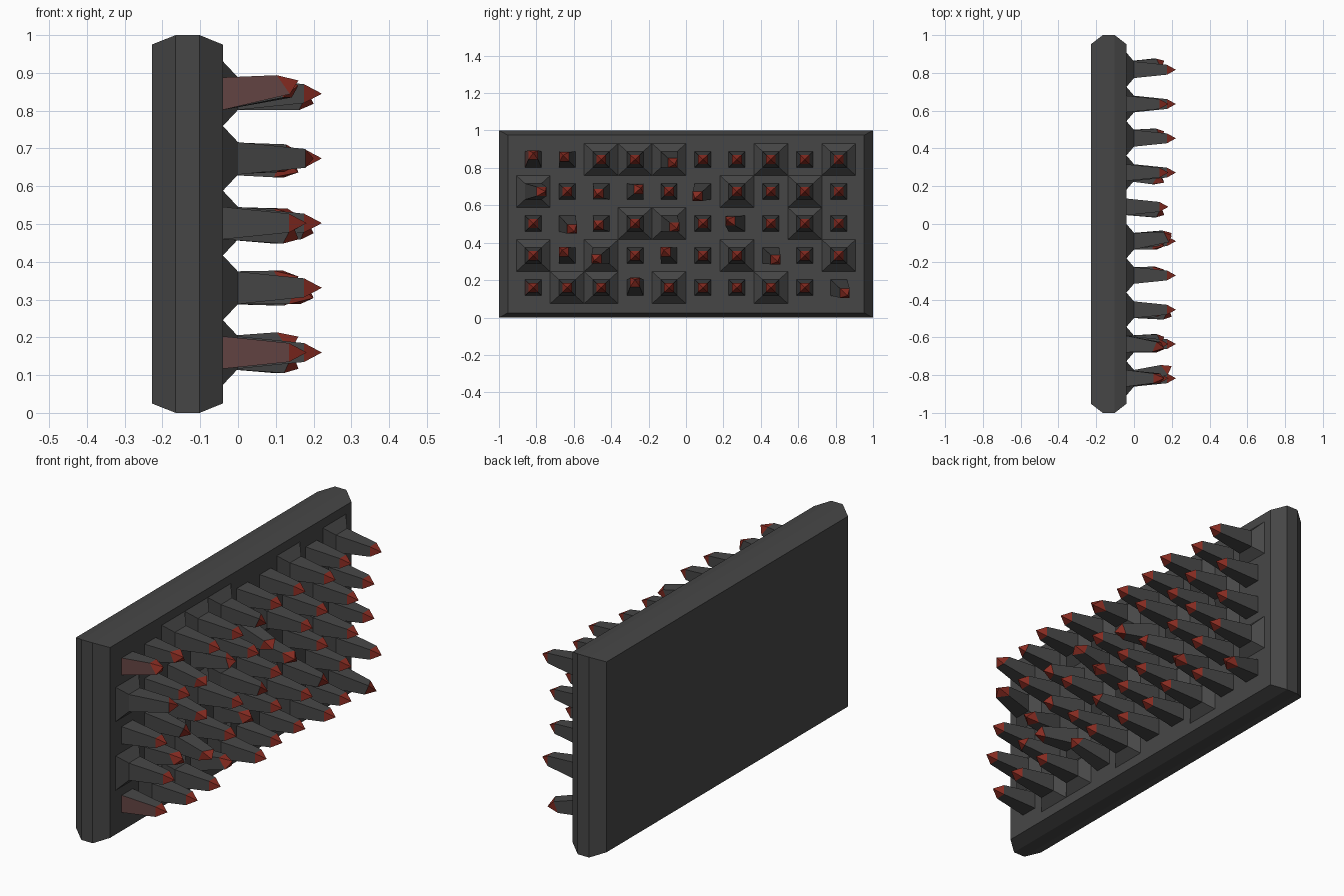
import bpy, bmesh
from mathutils import Vector

if "Cube" in bpy.data.objects:
    bpy.data.objects.remove(bpy.data.objects["Cube"])


def material(name, rgb):
    m = bpy.data.materials.new(name)
    m.diffuse_color = (*rgb, 1)
    m.use_nodes = True
    m.node_tree.nodes["Principled BSDF"].inputs["Base Color"].default_value = m.diffuse_color
    return m


GREY = material("dark iron", (0.062, 0.062, 0.062))
RED = material("blood red", (0.26, 0.026, 0.016))
STAIN = material("faded red stain", (0.125, 0.058, 0.055))


def ring(bm, x, cy, cz, hy, hz, tilt=(0, 0)):
    """Rectangle of vertices facing +x, optionally tilted."""
    out = []
    for sy, sz in ((-1, -1), (1, -1), (1, 1), (-1, 1)):
        dy, dz = sy * hy, sz * hz
        out.append(bm.verts.new((x - tilt[0] * dy - tilt[1] * dz, cy + dy, cz + dz)))
    return out


def bridge(bm, a, b):
    return [bm.faces.new((a[i], a[(i + 1) % 4], b[(i + 1) % 4], b[i])) for i in range(4)]


def finish(bm, name):
    me = bpy.data.meshes.new(name)
    bmesh.ops.recalc_face_normals(bm, faces=bm.faces[:])
    bm.to_mesh(me)
    bm.free()
    for m in (GREY, RED, STAIN):
        me.materials.append(m)
    ob = bpy.data.objects.new(name, me)
    bpy.context.collection.objects.link(ob)
    return ob


# wall slab with bevelled rims
bm = bmesh.new()
rings = [ring(bm, x, 0, 0.5, hy, hz) for x, hy, hz in
         ((-0.228, 0.952, 0.475), (-0.165, 1, 0.5), (-0.102, 1, 0.5), (-0.04, 0.952, 0.475))]
for a, b in zip(rings, rings[1:]):
    bridge(bm, a, b)
bm.faces.new(rings[0])
bm.faces.new(rings[-1])
finish(bm, "wall_slab")

# spike layout, top row first: F = flared foot, . = plain foot
FEET = ["..FFF..F.F",
        "F.....F.F.",
        "...FF...F.",
        "F.F...F..F",
        ".FF.F..F.."]
# bent spikes: (row, column) -> tip offset in y, z
BENT = {(0, 0): (0, .035), (0, 1): (-.022, .022), (0, 4): (.03, -.027),
        (1, 0): (.065, 0), (1, 2): (-.02, -.016), (1, 3): (.03, .018), (1, 5): (-.043, -.037),
        (2, 1): (.038, -.043), (2, 2): (-.02, -.012), (2, 4): (.043, -.027), (2, 6): (-.053, .02),
        (3, 1): (-.027, .03), (3, 2): (-.037, -.027), (3, 4): (-.027, .03), (3, 7): (.037, -.032),
        (4, 3): (0, .042), (4, 9): (.048, -.043)}
STAINED = {(0, 0), (4, 0)}

bm = bmesh.new()
for r, row in enumerate(FEET):
    for c, kind in enumerate(row):
        cy, cz = -0.8168 + 0.1815 * c, 0.845 - 0.1713 * r
        foot = -0.04
        if kind == "F":
            # sloped foot
            low = ring(bm, -0.04, cy, cz, 0.0907, 0.0856)
            foot = 0.0
            base = ring(bm, foot, cy, cz, 0.044, 0.043)
            bridge(bm, low, base)
        else:
            base = ring(bm, foot, cy, cz, 0.044, 0.043)
        off = Vector(BENT.get((r, c), (0, 0)))
        bent = off.length > 0
        tilt = off.normalized() * min(0.7, off.length * 20) if bent else (0, 0)
        # shaft
        neck = ring(bm, foot + (0.16 if bent else 0.175), cy + off.x * 0.68,
                    cz + off.y * 0.68, 0.026, 0.025, tilt)
        sides = bridge(bm, base, neck)
        if (r, c) in STAINED:
            sides[3].material_index = 2
        # red tip
        tip = bm.verts.new((foot + (0.2 if bent else 0.222), cy + off.x, cz + off.y))
        for i in range(4):
            bm.faces.new((neck[i], neck[(i + 1) % 4], tip)).material_index = 1
finish(bm, "spikes")
